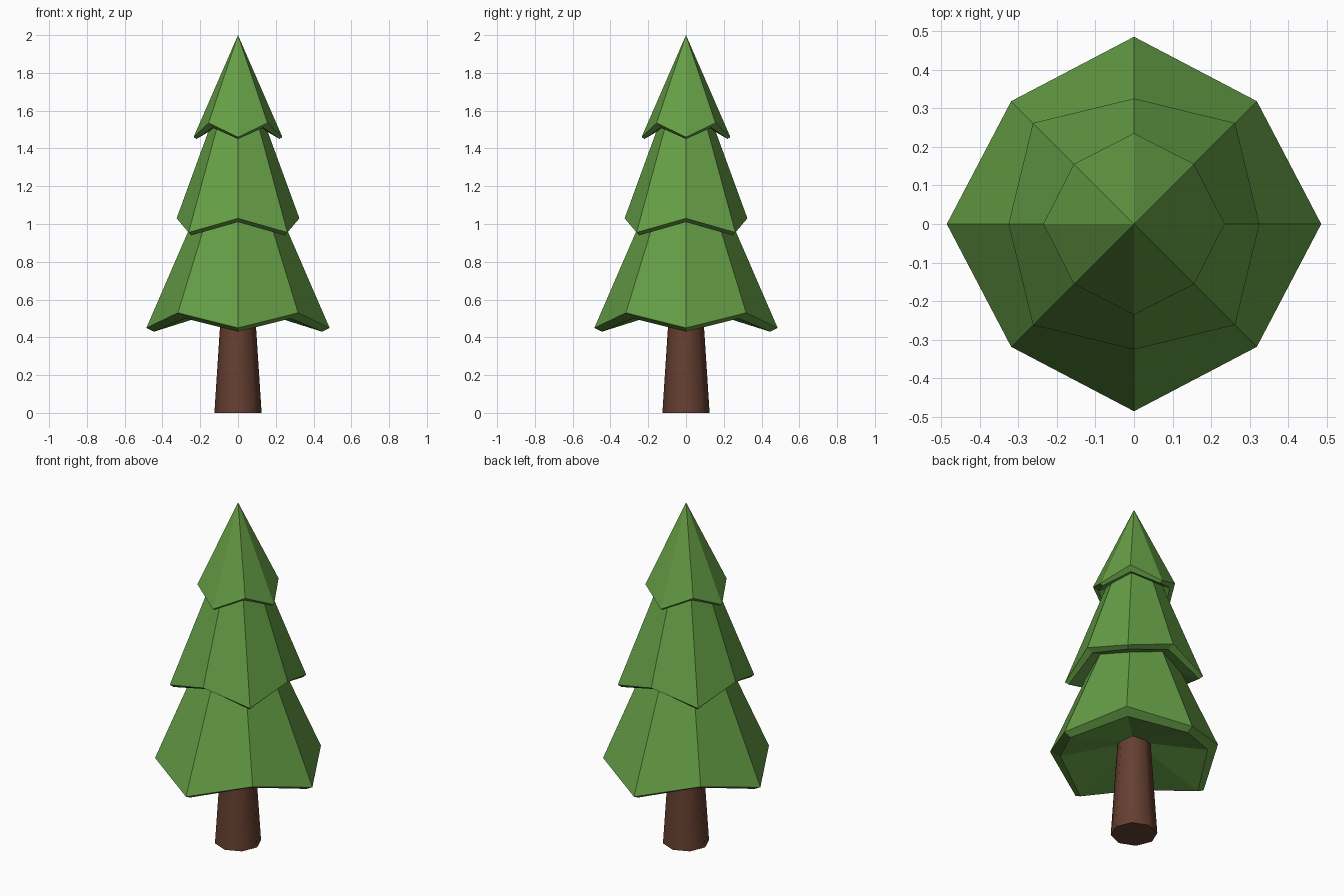
import bpy, math

if "Cube" in bpy.data.objects:
    bpy.data.objects.remove(bpy.data.objects["Cube"])


def material(name, color):
    m = bpy.data.materials.new(name)
    m.diffuse_color = (*color, 1)
    m.use_nodes = True
    m.node_tree.nodes["Principled BSDF"].inputs["Base Color"].default_value = m.diffuse_color
    return m


green = material("needles", (0.13, 0.34, 0.06))
brown = material("bark", (0.13, 0.05, 0.03))


def make(name, verts, faces, mat):
    me = bpy.data.meshes.new(name)
    me.from_pydata(verts, [], faces)
    me.materials.append(mat)
    ob = bpy.data.objects.new(name, me)
    bpy.context.collection.objects.link(ob)
    return ob


def ring(even, odd, n=8):
    """Ring alternating between two (radius, z) pairs, first one on the axes."""
    pts = []
    for i in range(n):
        r, z = odd if i % 2 else even
        a = 2 * math.pi * i / n
        pts.append((r * math.cos(a), r * math.sin(a), z))
    return pts


def tier(name, outer, inner, apex, under):
    """Zigzag-hemmed cone with a bevelled rim and a shallow hollow underneath."""
    n = 8
    verts = ring(*outer) + ring(*inner) + [(0, 0, apex), (0, 0, under)]
    faces = []
    for i in range(n):
        j = (i + 1) % n
        faces += [(i, j, 2 * n), (j, i, n + i, n + j), (n + j, n + i, 2 * n + 1)]
    return make(name, verts, faces, green)


# Three foliage tiers
tier("lower_branches", ((0.485, 0.45), (0.45, 0.53)),
     ((0.445, 0.43), (0.395, 0.50)), 1.57, 0.57)
tier("middle_branches", ((0.325, 1.03), (0.37, 0.955)),
     ((0.29, 1.01), (0.35, 0.94)), 1.92, 1.07)
tier("top_branches", ((0.235, 1.46), (0.22, 1.535)),
     ((0.22, 1.45), (0.19, 1.51)), 2.0, 1.58)

# Tapered trunk, smooth round the side
n = 8
low, high = (0.125, 0.0), (0.088, 0.57)
faces = [(i, (i + 1) % n, n + (i + 1) % n, n + i) for i in range(n)]
faces += [tuple(reversed(range(n))), tuple(range(n, 2 * n))]
trunk = make("trunk", ring(low, low) + ring(high, high), faces, brown)
bpy.context.view_layer.objects.active = trunk
trunk.select_set(True)
bpy.ops.object.shade_smooth_by_angle(angle=math.radians(60))
